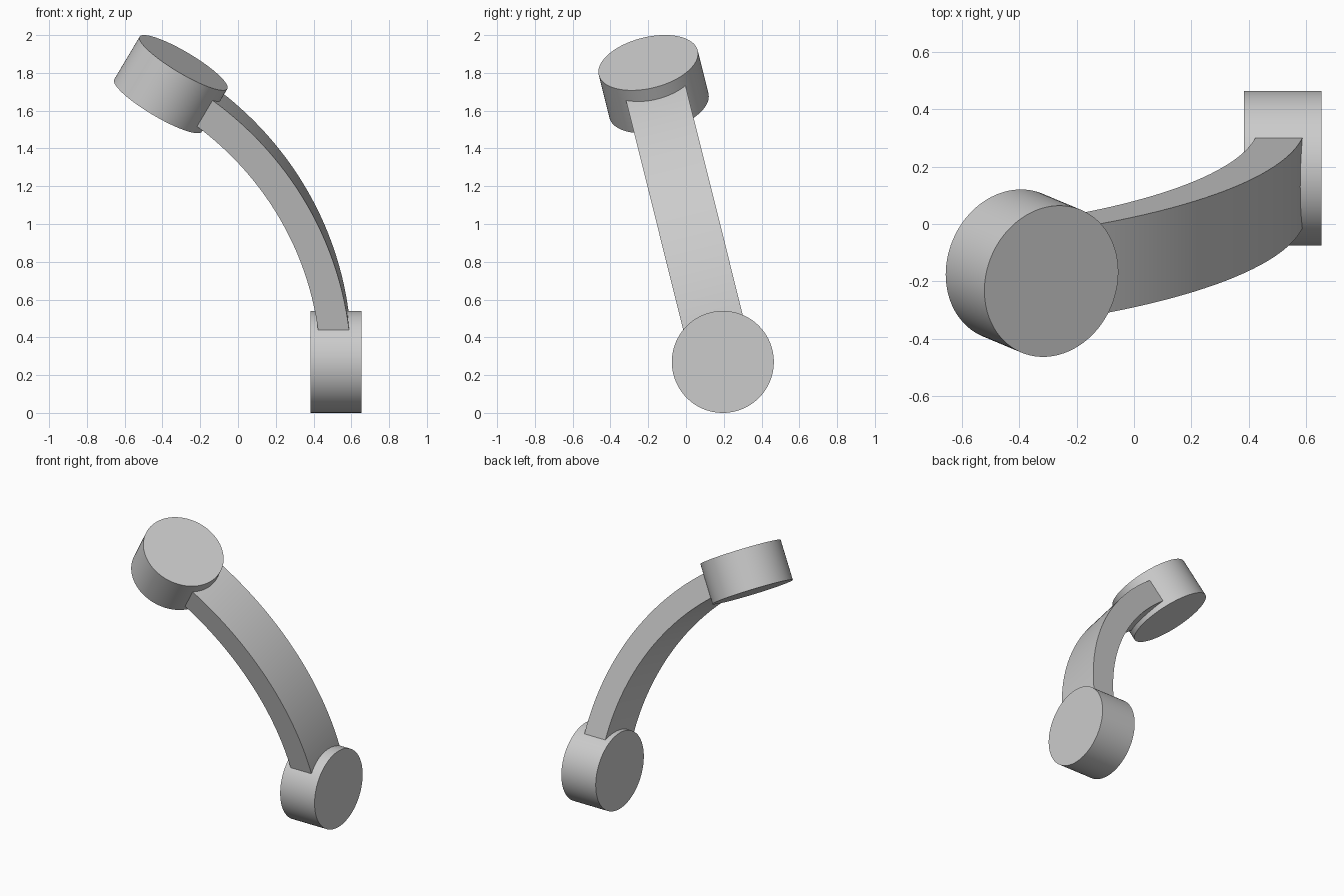
import bpy, bmesh
from math import radians, cos, sin
from mathutils import Matrix, Vector

cube = bpy.data.objects.get("Cube")
if cube:
    bpy.data.objects.remove(cube, do_unlink=True)

REACH = 1.75               # arc radius of the arm centre line
SWEEP = radians(60)
CAP_RADIUS, CAP_DEPTH = 0.27, 0.27
ARM_THICK, ARM_WIDTH = 0.163, 0.325

grey = bpy.data.materials.new("light_grey")
grey.use_nodes = True
colour = (0.6, 0.6, 0.6, 1)
grey.diffuse_color = colour
grey.node_tree.nodes["Principled BSDF"].inputs["Base Color"].default_value = colour

# Leaning frame shared by all parts, with its origin in the lower disc
frame = Matrix.Translation((0.519, 0.195, 0.27)) @ Matrix.Rotation(radians(14), 4, 'X')


def finish(name, bm, matrix):
    bmesh.ops.recalc_face_normals(bm, faces=bm.faces)
    mesh = bpy.data.meshes.new(name)
    bm.to_mesh(mesh)
    bm.free()
    mesh.materials.append(grey)
    obj = bpy.data.objects.new(name, mesh)
    bpy.context.collection.objects.link(obj)
    obj.matrix_world = matrix
    bpy.ops.object.select_all(action='DESELECT')
    obj.select_set(True)
    bpy.context.view_layer.objects.active = obj
    bpy.ops.object.shade_smooth_by_angle(angle=radians(30))


def disc(name, matrix):
    bm = bmesh.new()
    bmesh.ops.create_cone(bm, cap_ends=True, segments=96, radius1=CAP_RADIUS,
                          radius2=CAP_RADIUS, depth=CAP_DEPTH,
                          matrix=Matrix.Rotation(radians(90), 4, 'Y'))
    finish(name, bm, matrix)


# Discs at both ends of the arc, each with its axis along the arc radius
disc("lower_disc", frame)
tip = Matrix.Translation((-REACH * (1 - cos(SWEEP)), 0, REACH * sin(SWEEP)))
disc("upper_disc", frame @ tip @ Matrix.Rotation(-SWEEP, 4, 'Y'))

# Curved arm: a rectangle swept round the arc
bm = bmesh.new()
t, w = ARM_THICK / 2, ARM_WIDTH / 2
corners = [bm.verts.new((x, y, 0)) for x, y in ((-t, -w), (t, -w), (t, w), (-t, w))]
section = bm.faces.new(corners)
bmesh.ops.spin(bm, geom=[section], cent=Vector((-REACH, 0, 0)), axis=Vector((0, -1, 0)),
               angle=SWEEP, steps=48, use_duplicate=False)
finish("curved_arm", bm, frame)
